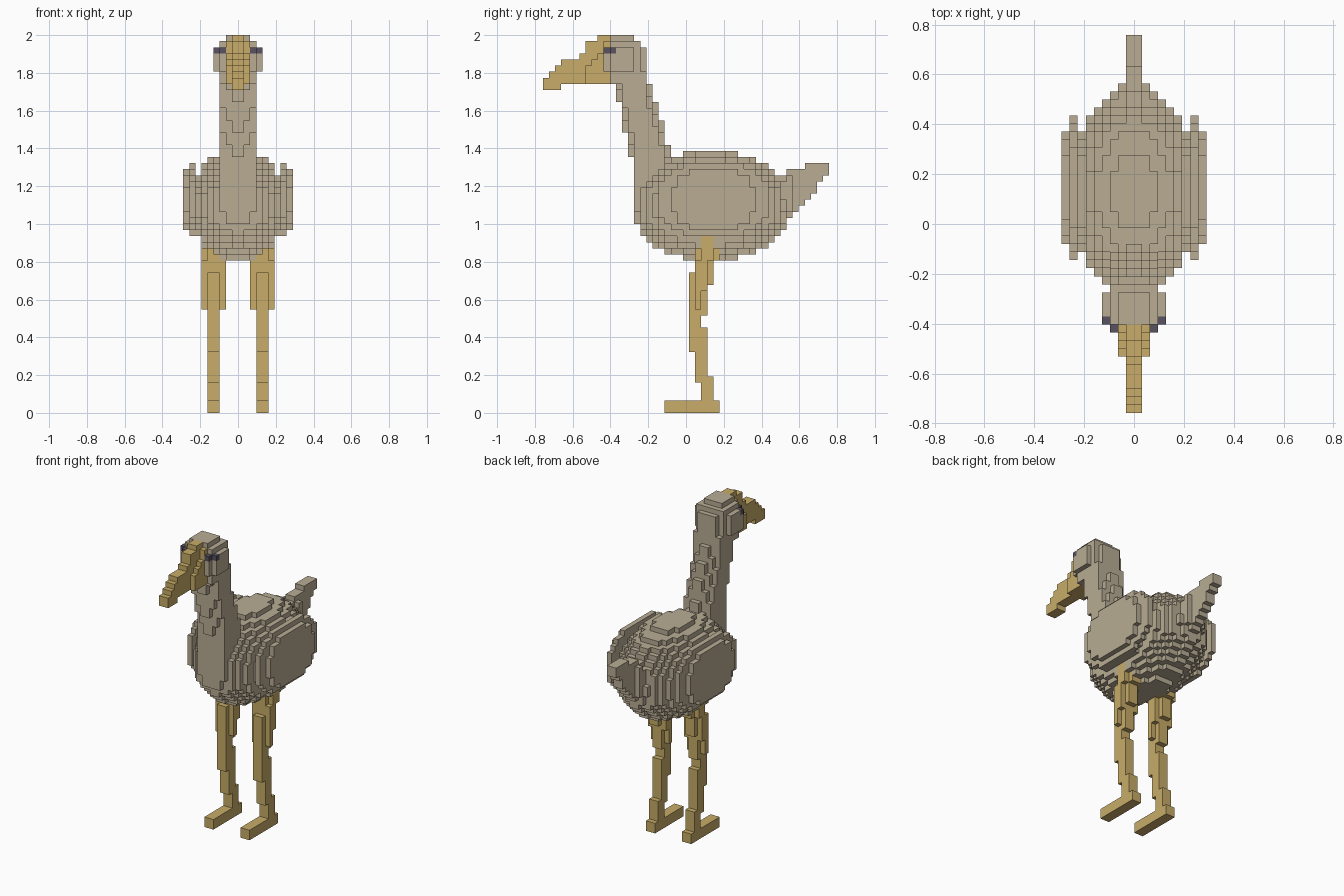
import bpy
import bmesh
from mathutils import Vector

cube = bpy.data.objects.get("Cube")
if cube:
    bpy.data.objects.remove(cube, do_unlink=True)

UNIT = 1 / 31                     # edge of one block
MID_Y = 23.5                      # block row at the centre of the model
SIDES = [Vector(d) for d in ((1, 0, 0), (-1, 0, 0), (0, 1, 0),
                             (0, -1, 0), (0, 0, 1), (0, 0, -1))]


def material(name, rgb):
    mat = bpy.data.materials.new(name)
    mat.use_nodes = True
    mat.diffuse_color = (*rgb, 1)
    mat.node_tree.nodes["Principled BSDF"].inputs["Base Color"].default_value = (*rgb, 1)
    return mat


plumage = material("beige_plumage", (0.479, 0.413, 0.296))
gold = material("ochre_skin", (0.578, 0.413, 0.138))
dark = material("dark_eye", (0.098, 0.084, 0.117))

owner = {}                        # block position -> part name; later parts win
parts = {}                        # part name -> material


def add(part, mat, cells):
    parts[part] = mat
    for cell in cells:
        owner[cell] = part


def box(x, y, z):
    """Blocks of a box mirrored across x = 0; each range is (start, end)."""
    for i in range(*x):
        for j in range(*y):
            for k in range(*z):
                yield (i, j, k)
                yield (-1 - i, j, k)


def inside(cell, centre, radii):
    return sum(((c + 0.5 - m) / r) ** 2 for c, m, r in zip(cell, centre, radii)) <= 1


# Rounded body
add("body", plumage, [c for c in box((0, 9), (13, 43), (24, 44))
                      if inside(c, (0, 27.5, 34), (8.1, 12.8, 9.2))])

# Folded wings: two stacked oval plates on each flank
for layer, ry, rz in ((7, 9.3, 6.4), (8, 7.3, 5.4)):
    add("wings", plumage, [c for c in box((layer, layer + 1), (18, 38), (28, 42))
                           if inside((0, c[1], c[2]), (0.5, 28, 35), (1, ry, rz))])

# Tail: a rising blade, thicker at its root
for j in range(34, 47):
    low = round(39 - 1.25 * (46 - j))
    high = 39 + (j >= 40) + (j >= 43)
    add("tail", plumage, box((0, 1), (j, j + 1), (max(low, 28), high)))
    if j < 41:
        add("tail", plumage, box((1, 2), (j, j + 1), (max(low + 1, 28), high - 1)))


# Neck: a leaning round column
def neck_front(k):
    return 11 + sum(k < t for t in (54, 51, 46, 42))


def neck_back(k):
    return 17 + sum(k < t for t in (54, 51, 48, 44))


for k in range(35, 56):
    for i in range(3):
        span = (neck_front(k - 2 * i), neck_back(k + 2 * i))
        add("neck", plumage, box((i, i + 1), span, (k, k + 1)))

# Head
for x, y, z in (((0, 3), (11, 16), (54, 61)), ((0, 2), (11, 17), (54, 60)),
                ((0, 2), (11, 15), (61, 62)), ((2, 3), (10, 11), (56, 59)),
                ((3, 4), (11, 15), (56, 60))):
    add("head", plumage, box(x, y, z))

# Hooked beak: stepped ridge, wider at the base
for row, start in enumerate((0, 0, 1, 2, 3, 6, 7, 7, 9)):
    k = 53 + row
    add("beak", gold, box((0, 1), (start, 11 if row else 3), (k, k + 1)))
for k, start in ((54, 7), (55, 7), (56, 7), (57, 8), (58, 9), (59, 10), (60, 10)):
    add("beak", gold, box((1, 2), (start, 11), (k, k + 1)))

# Eyes
add("eyes", dark, box((3, 4), (11, 12), (59, 60)))
add("eyes", dark, box((2, 3), (10, 11), (59, 60)))

# Feet, shins and thighs
add("feet", gold, box((3, 5), (20, 29), (0, 2)))
for y, z in (((26, 28), (2, 5)), ((25, 28), (5, 6)), ((25, 27), (6, 10)),
             ((24, 27), (10, 14)), ((24, 26), (14, 16)), ((24, 27), (16, 21)),
             ((24, 28), (21, 23))):
    add("shins", gold, box((3, 5), y, z))
for x, y, z in (((2, 6), (25, 26), (17, 20)), ((2, 6), (25, 27), (20, 25)),
                ((2, 6), (26, 28), (25, 29)), ((3, 5), (25, 28), (23, 27)),
                ((3, 5), (25, 29), (25, 27))):
    add("thighs", gold, box(x, y, z))


# Turn each part's exposed block sides into a mesh
def build(part, mat):
    bm = bmesh.new()
    corners = {}

    def vert(p):
        key = tuple(round(2 * v) for v in p)
        if key not in corners:
            corners[key] = bm.verts.new((p.x * UNIT, (p.y - MID_Y) * UNIT, p.z * UNIT))
        return corners[key]

    for cell in [c for c, name in owner.items() if name == part]:
        base = Vector(cell)
        for d in SIDES:
            if tuple(int(v) for v in base + d) in owner:
                continue
            u = Vector((d.y, d.z, d.x)) / 2
            w = d.cross(u)
            m = base + Vector((0.5, 0.5, 0.5)) + d / 2
            bm.faces.new([vert(m + a * u + b * w)
                          for a, b in ((-1, -1), (1, -1), (1, 1), (-1, 1))])
    bmesh.ops.dissolve_limit(bm, angle_limit=0.01, verts=bm.verts[:], edges=bm.edges[:])
    mesh = bpy.data.meshes.new(part)
    bm.to_mesh(mesh)
    bm.free()
    mesh.materials.append(mat)
    bpy.context.collection.objects.link(bpy.data.objects.new(part, mesh))


for part, mat in parts.items():
    build(part, mat)
